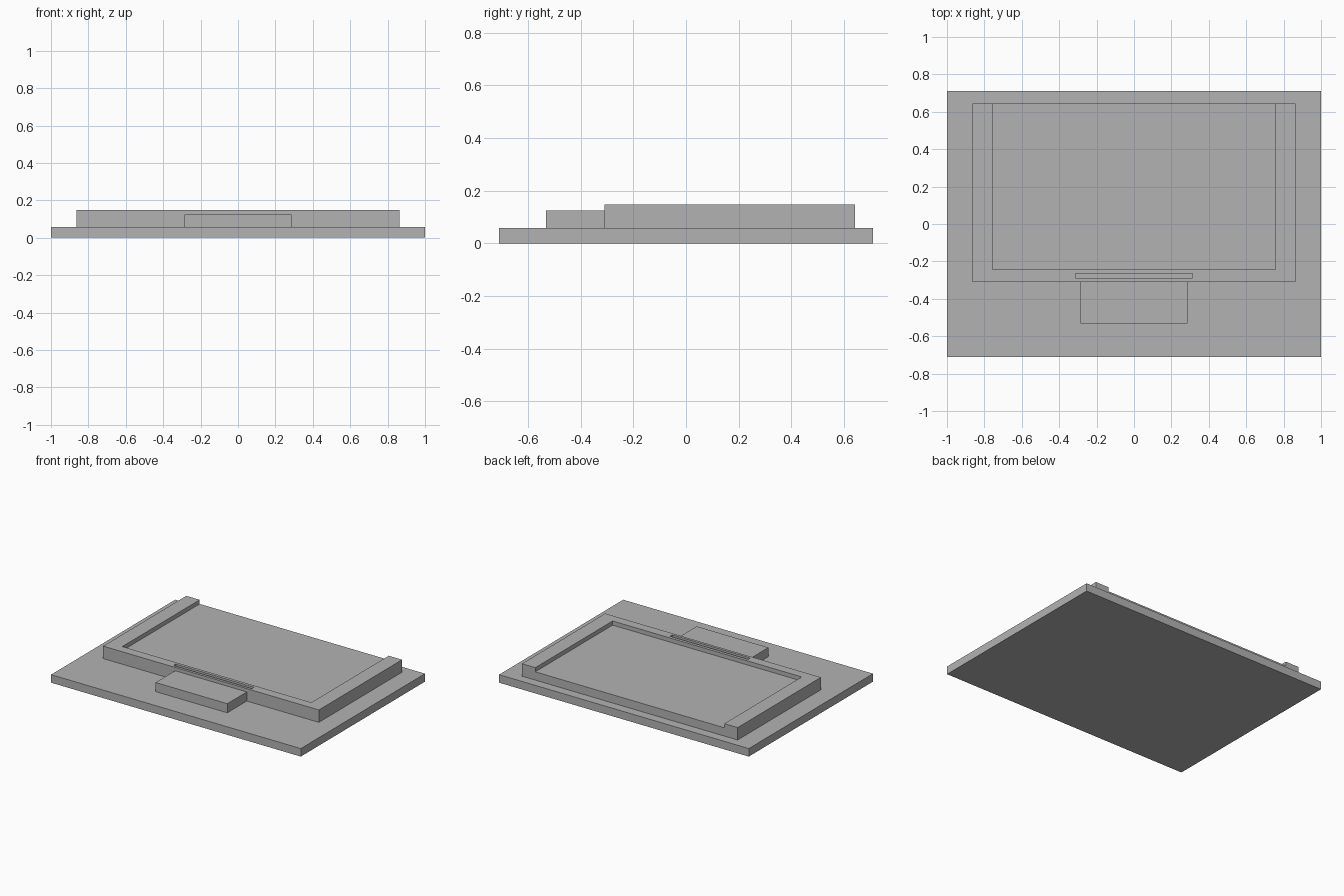
import bpy
import bmesh

cube = bpy.data.objects.get("Cube")
if cube:
    bpy.data.objects.remove(cube, do_unlink=True)

grey = bpy.data.materials.new("plain grey")
grey.use_nodes = True
colour = (0.45, 0.45, 0.45, 1)
grey.diffuse_color = colour
for node in grey.node_tree.nodes:
    if node.type == "BSDF_PRINCIPLED":
        node.inputs["Base Color"].default_value = colour


def box(name, low, high):
    """Flat-sided box between two opposite corners."""
    bm = bmesh.new()
    bmesh.ops.create_cube(bm, size=1)
    for v in bm.verts:
        v.co = [a + (c + 0.5) * (b - a) for a, b, c in zip(low, high, v.co)]
    mesh = bpy.data.meshes.new(name)
    bm.to_mesh(mesh)
    bm.free()
    mesh.materials.append(grey)
    obj = bpy.data.objects.new(name, mesh)
    bpy.context.collection.objects.link(obj)
    return obj


def cut(target, name, low, high):
    """Cut a box-shaped pocket out of the target."""
    cutter = box(name, low, high)
    cutter.hide_render = True
    mod = target.modifiers.new(name, "BOOLEAN")
    mod.operation = "DIFFERENCE"
    mod.solver = "EXACT"
    mod.object = cutter
    bpy.context.view_layer.objects.active = target
    bpy.ops.object.modifier_apply(modifier=mod.name)
    bpy.data.objects.remove(cutter, do_unlink=True)


BASE_TOP = 0.058
TRAY_TOP = 0.148
FLOOR = 0.118
FRONT, BACK = -0.309, 0.643

# Base plate
box("base_plate", (-1, -0.71, 0), (1, 0.71, BASE_TOP))

# Raised tray with a shallow pocket open at the back, and a slot in its front rim
tray = box("raised_tray", (-0.864, FRONT, BASE_TOP), (0.864, BACK, TRAY_TOP))
cut(tray, "pocket", (-0.757, -0.242, FLOOR), (0.757, BACK + 0.1, TRAY_TOP + 0.1))
cut(tray, "slot", (-0.313, -0.29, FLOOR), (0.313, -0.264, TRAY_TOP + 0.1))

# Lower block in front of the tray
box("front_block", (-0.287, -0.532, BASE_TOP), (0.287, FRONT, 0.124))
